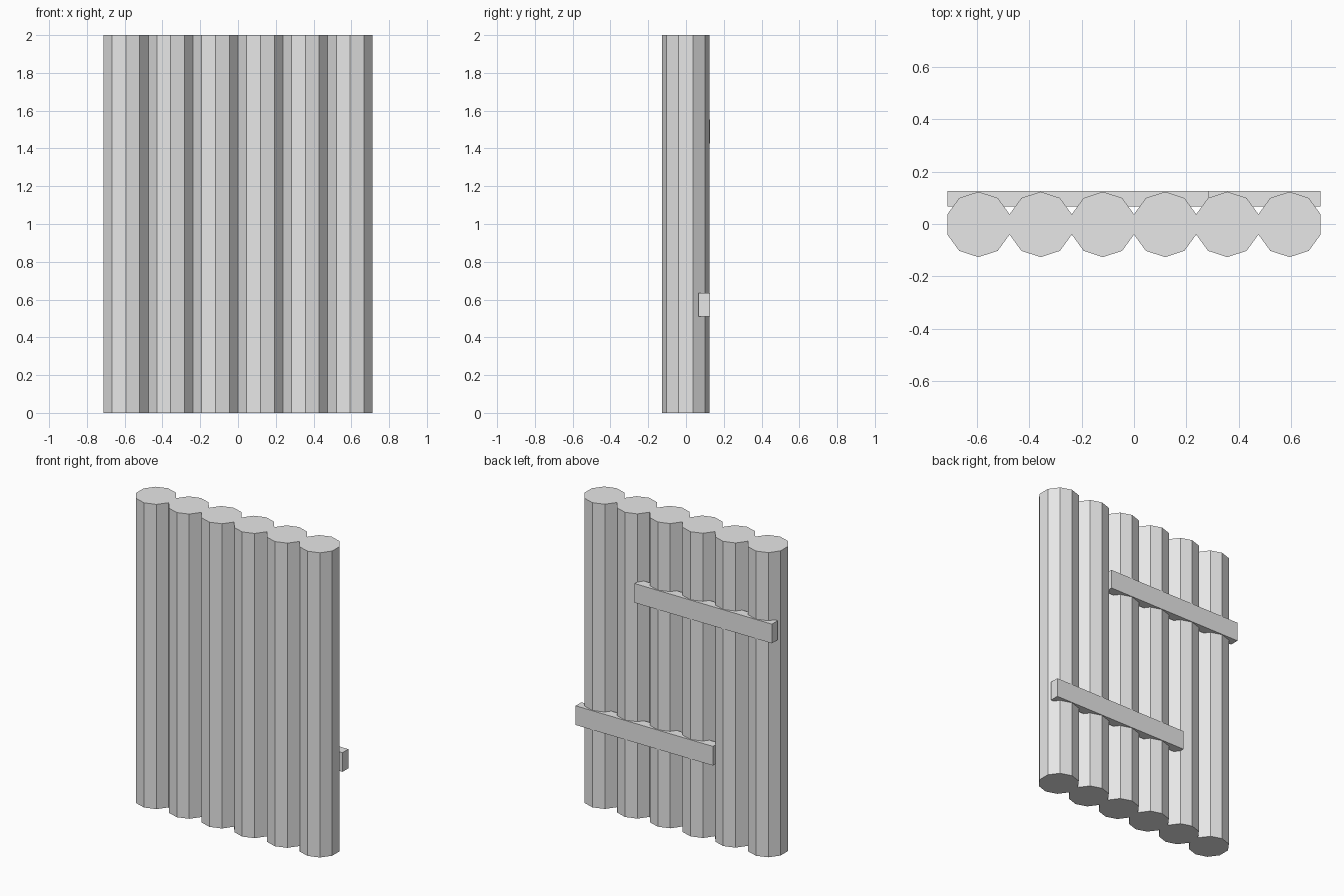
import bpy
import math

cube = bpy.data.objects.get("Cube")
if cube:
    bpy.data.objects.remove(cube, do_unlink=True)

SIDES, COUNT, HEIGHT = 10, 6, 2.0
HALF_WIDTH = 0.7125
APOTHEM = HALF_WIDTH / COUNT
RADIUS = APOTHEM / math.cos(math.pi / SIDES)
LOG_Y = -0.0016

grey = bpy.data.materials.new("light_grey")
grey.use_nodes = True
colour = (0.8, 0.8, 0.8, 1)
grey.diffuse_color = colour
grey.node_tree.nodes["Principled BSDF"].inputs["Base Color"].default_value = colour


def finish(name):
    obj = bpy.context.object
    obj.name = obj.data.name = name
    obj.data.materials.append(grey)
    return obj


def batten(name, x0, x1, z):
    """Flat board across the back of the logs."""
    y0, y1 = 0.066, 0.1265
    bpy.ops.mesh.primitive_cube_add(size=1, location=((x0 + x1) / 2, (y0 + y1) / 2, z))
    obj = finish(name)
    obj.scale = (x1 - x0, y1 - y0, 0.126)
    bpy.ops.object.transform_apply(location=False, rotation=False, scale=True)


# Row of touching ten-sided logs, a corner facing front and back
for i in range(COUNT):
    x = -HALF_WIDTH + APOTHEM * (2 * i + 1)
    bpy.ops.mesh.primitive_cylinder_add(
        vertices=SIDES, radius=RADIUS, depth=HEIGHT, location=(x, LOG_Y, HEIGHT / 2))
    finish(f"log_{i + 1}")

# Staggered battens, each flush with one end of the wall
batten("upper_batten", -HALF_WIDTH, 0.284, 1.49)
batten("lower_batten", -0.284, HALF_WIDTH, 0.573)
